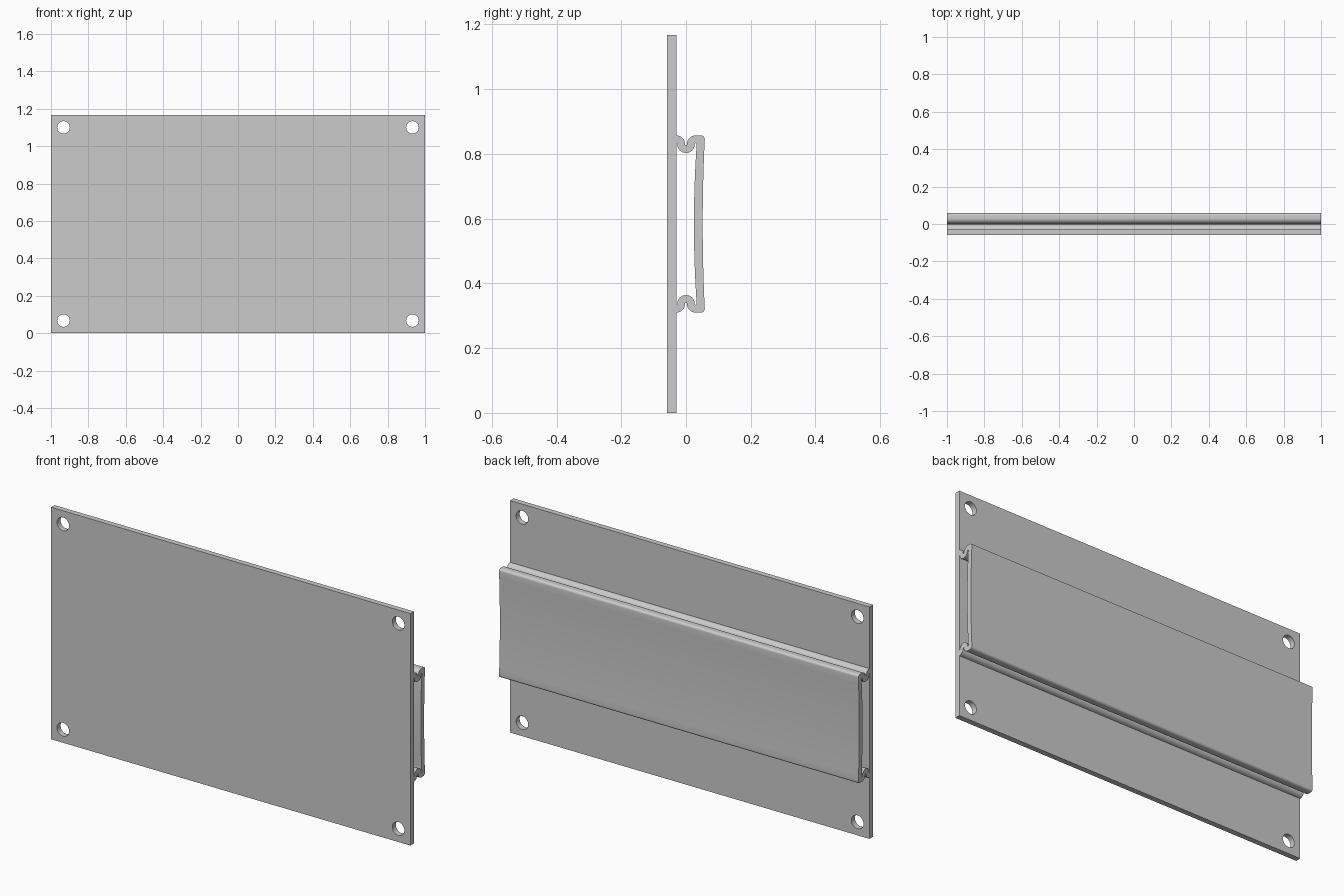
import bpy, bmesh
from math import cos, sin, radians

if "Cube" in bpy.data.objects:
    bpy.data.objects.remove(bpy.data.objects["Cube"])

MID = 0.5835           # height of the symmetry plane
HALF = 1.0             # half length in x
ZC = 0.83              # height of the fold centres
RO, RI = 0.027, 0.003  # outer and inner fold radii


def arc(cy, cz, r, a0, a1, n):
    return [(cy + r * cos(radians(a0 + (a1 - a0) * i / n)),
             cz + r * sin(radians(a0 + (a1 - a0) * i / n))) for i in range(n + 1)]


def bow(y_end, z_end, drop):
    # gently bowed panel side from its upper end down to the middle
    h = z_end - MID
    return [(y_end - drop * (1 - (1 - t) ** 2), z_end - h * t)
            for t in (i / 8 for i in range(1, 9))]


def extrude_profile(name, pts, x0, x1):
    bm = bmesh.new()
    face = bm.faces.new([bm.verts.new((x0, y, z)) for y, z in pts])
    res = bmesh.ops.extrude_face_region(bm, geom=[face])
    verts = [v for v in res["geom"] if isinstance(v, bmesh.types.BMVert)]
    bmesh.ops.translate(bm, verts=verts, vec=(x1 - x0, 0, 0))
    bmesh.ops.recalc_face_normals(bm, faces=bm.faces)
    me = bpy.data.meshes.new(name)
    bm.to_mesh(me)
    bm.free()
    ob = bpy.data.objects.new(name, me)
    bpy.context.collection.objects.link(ob)
    return ob


def smooth(ob):
    bpy.ops.object.select_all(action='DESELECT')
    ob.select_set(True)
    bpy.context.view_layer.objects.active = ob
    bpy.ops.object.shade_smooth_by_angle(angle=radians(35))


# mounting plate
plate = extrude_profile("mounting_plate",
                        [(-0.058, 0), (-0.03, 0), (-0.03, 1.167), (-0.058, 1.167)],
                        -HALF, HALF)

# corner screw holes
for x in (-0.933, 0.933):
    for z in (0.067, 1.1):
        bpy.ops.mesh.primitive_cylinder_add(vertices=48, radius=0.0335, depth=0.2,
                                            location=(x, -0.044, z),
                                            rotation=(radians(90), 0, 0))
        cutter = bpy.context.object
        cutter.name = "hole_cutter"
        mod = plate.modifiers.new("hole", 'BOOLEAN')
        mod.operation = 'DIFFERENCE'
        mod.solver = 'EXACT'
        mod.object = cutter
        bpy.context.view_layer.objects.active = plate
        bpy.ops.object.modifier_apply(modifier=mod.name)
        bpy.data.objects.remove(cutter)
smooth(plate)

# folded rail: outer skin of the upper half, from the plate to the panel middle
outer = (arc(-0.03, ZC, RO, 90, 0, 10)
         + arc(0, ZC, RI, 180, 360, 6)
         + arc(0.03, ZC, RO, 180, 90, 10)
         + arc(0.046, 0.845, 0.012, 90, 0, 6)
         + bow(0.058, 0.845, 0.0065))
# inner skin of the same half
inner = (arc(-0.03, ZC, RI, 90, 0, 3)
         + arc(0, ZC, RO, 180, 360, 20)[1:-1]
         + arc(0.03, ZC, RI, 180, 0, 4)
         + bow(0.033, ZC, 0.0085))

# mirror both skins about the middle and close the section
flip = lambda pts: [(y, 2 * MID - z) for y, z in reversed(pts[:-1])]
section = outer + flip(outer) + (inner + flip(inner))[::-1]
rail = extrude_profile("folded_rail", section, -HALF, HALF)
bm = bmesh.new()
bm.from_mesh(rail.data)
bmesh.ops.remove_doubles(bm, verts=bm.verts, dist=1e-5)
bmesh.ops.triangulate(bm, faces=[f for f in bm.faces if len(f.verts) > 4])
bm.to_mesh(rail.data)
bm.free()
smooth(rail)
